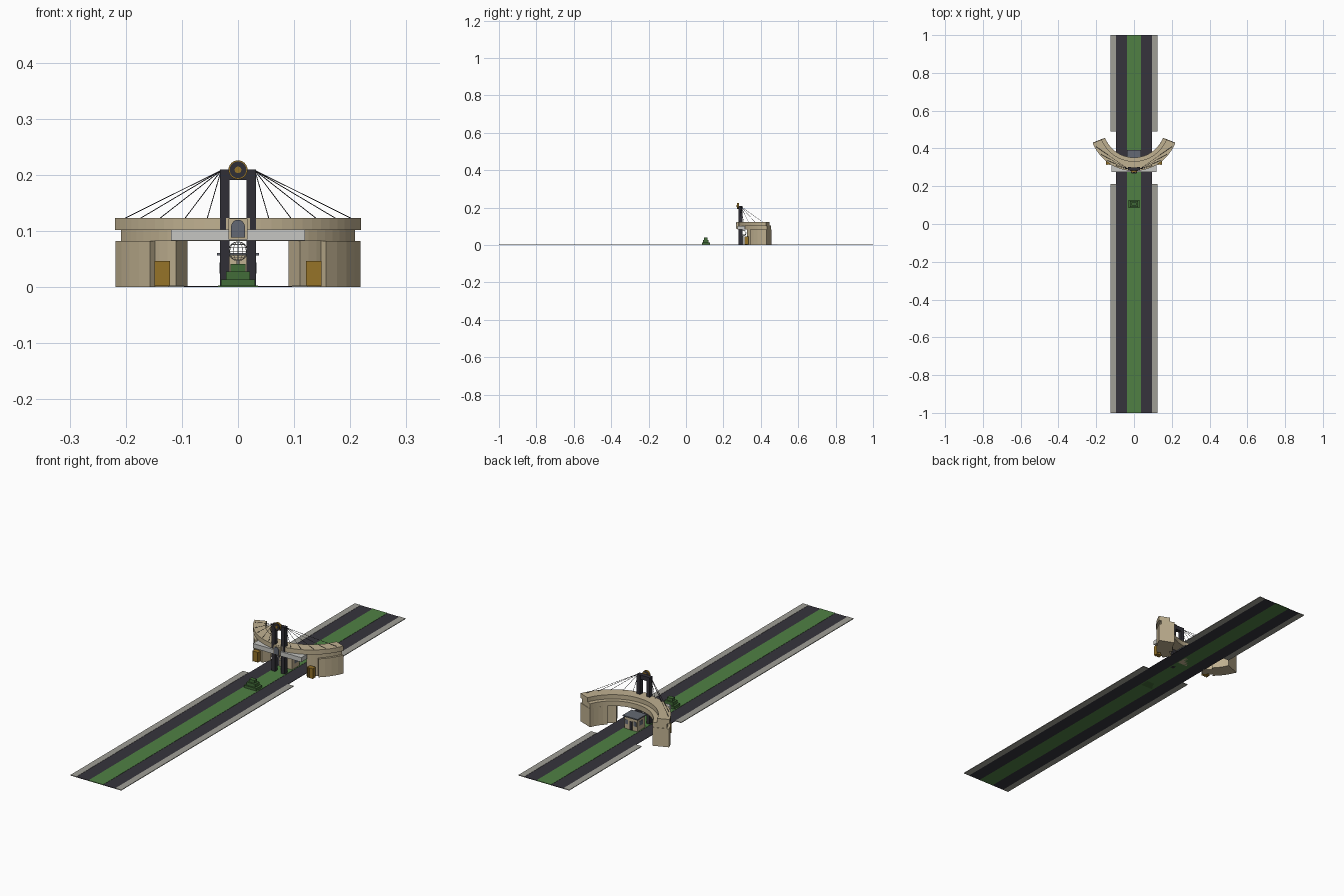
import bpy, bmesh, math
from mathutils import Vector

cube = bpy.data.objects.get("Cube")
if cube:
    bpy.data.objects.remove(cube, do_unlink=True)


def material(name, rgb):
    lin = [((c / 255 + 0.055) / 1.055) ** 2.4 for c in rgb] + [1]
    m = bpy.data.materials.new(name)
    m.use_nodes = True
    m.diffuse_color = lin
    m.node_tree.nodes["Principled BSDF"].inputs["Base Color"].default_value = lin
    return m


ASPHALT = material("asphalt", (54, 52, 60))
GRASS = material("grass", (80, 128, 68))
HEDGE = material("hedge", (66, 108, 56))
PAVING = material("paving", (160, 159, 150))
STONE = material("sandstone", (192, 177, 145))
CONCRETE = material("pale concrete", (198, 198, 194))
STEEL = material("dark steel", (48, 47, 54))
GOLD = material("gold", (150, 115, 40))
GLASS = material("grey glass", (100, 105, 115))
CENTRE_Y = 0.517


def finish(name, bm, mat):
    bmesh.ops.recalc_face_normals(bm, faces=bm.faces[:])
    me = bpy.data.meshes.new(name)
    bm.to_mesh(me)
    bm.free()
    me.materials.append(mat)
    ob = bpy.data.objects.new(name, me)
    bpy.context.collection.objects.link(ob)
    return ob


def box(name, mat, x, y, z, turn=0):
    """Box from (low, high) ranges, turned about its own upright axis."""
    bm = bmesh.new()
    bmesh.ops.create_cube(bm, size=1)
    for v in bm.verts:
        v.co = Vector(c * (r[1] - r[0]) for c, r in zip(v.co, (x, y, z)))
    ob = finish(name, bm, mat)
    ob.location = [sum(r) / 2 for r in (x, y, z)]
    ob.rotation_euler.z = turn
    return ob


def on_arc(r, deg, z):
    a = math.radians(deg)
    return Vector((r * math.sin(a), CENTRE_Y - r * math.cos(a), z))


def arc_block(name, mat, r, deg, z, steps):
    """Curved block between two radii, two angles and two heights."""
    bm = bmesh.new()
    rings = []
    for i in range(steps + 1):
        a = deg[0] + (deg[1] - deg[0]) * i / steps
        rings.append([bm.verts.new(on_arc(q, a, h)) for q, h in
                      ((r[0], z[0]), (r[1], z[0]), (r[1], z[1]), (r[0], z[1]))])
    for p, q in zip(rings, rings[1:]):
        for k in range(4):
            n = (k + 1) % 4
            bm.faces.new((p[k], p[n], q[n], q[k]))
    bm.faces.new(rings[0])
    bm.faces.new(rings[-1])
    return finish(name, bm, mat)


def rod(name, mat, start, end, radius, sides=6):
    bm = bmesh.new()
    d = end - start
    bmesh.ops.create_cone(bm, cap_ends=True, segments=sides, radius1=radius,
                          radius2=radius, depth=d.length)
    ob = finish(name, bm, mat)
    ob.location = (start + end) / 2
    ob.rotation_euler = d.to_track_quat("Z", "Y").to_euler()
    return ob


def prism(name, mat, outline, y):
    """Upright plate: an x-z outline drawn through a y range."""
    bm = bmesh.new()
    face = bm.faces.new([bm.verts.new((px, y[0], pz)) for px, pz in outline])
    ext = bmesh.ops.extrude_face_region(bm, geom=[face])["geom"]
    for v in ext:
        if isinstance(v, bmesh.types.BMVert):
            v.co.y = y[1]
    return finish(name, bm, mat)


def tombstone(w, low, high):
    arc = [math.pi * i / 8 for i in range(9)]
    return [(-w, low), (w, low)] + [(w * math.cos(a), high - w * (1 - math.sin(a))) for a in arc]


# Roadway strips
box("median", GRASS, (-0.036, 0.036), (-1, 1), (0, 0.003))
for side, s in (("left", 1), ("right", -1)):
    def span(a, b):
        return tuple(sorted((s * a, s * b)))

    box(f"{side}_road", ASPHALT, span(0.036, 0.096), (-1, 1), (0, 0.002))
    box(f"{side}_front_pavement", PAVING, span(0.096, 0.125), (-1, 0.213), (0, 0.003))
    box(f"{side}_back_pavement", PAVING, span(0.096, 0.125), (0.49, 1), (0, 0.003))

    # Curved supports with gold doors in front
    arc_block(f"{side}_inner_support", STONE, (0.18, 0.221), (s * 30, s * 44), (0, 0.082), 3)
    arc_block(f"{side}_end_support", STONE, (0.165, 0.235), (s * 42, s * 68.5), (0, 0.082), 4)
    box(f"{side}_door", GOLD, span(0.121, 0.149), (0.314, 0.334), (0.002, 0.047))
    for i in range(4):
        x = 0.123 + i * 0.008
        box(f"{side}_door_bar_{i}", GOLD, span(x - 0.001, x + 0.001), (0.312, 0.315), (0.002, 0.047))

    # Tower leg and its stay cables
    box(f"{side}_tower_leg", STEEL, span(0.015, 0.032), (0.282, 0.301), (0, 0.21))
    for i, x in enumerate((0.055, 0.095, 0.14, 0.175, 0.203)):
        foot = on_arc(0.229, s * math.degrees(math.asin(x / 0.229)), 0.122)
        rod(f"{side}_cable_{i}", STEEL, Vector((s * 0.03, 0.291, 0.208)), foot, 0.0008, 5)

# Curved deck with a raised outer ring
arc_block("lower_deck", STONE, (0.165, 0.225), (-68, 68), (0.082, 0.104), 28)
arc_block("upper_deck", STONE, (0.185, 0.236), (-68, 68), (0.102, 0.123), 28)

# Straight front beam with an arched plaque
box("front_beam", CONCRETE, (-0.119, 0.119), (0.275, 0.315), (0.083, 0.103))
box("plaque_frame", STONE, (-0.017, 0.017), (0.271, 0.29), (0.085, 0.122))
prism("plaque", GLASS, tombstone(0.0125, 0.088, 0.12), (0.268, 0.273))

# Tower head and round emblem
box("tower_crossbeam", STEEL, (-0.015, 0.015), (0.283, 0.3), (0.191, 0.21))
for name, mat, r, y in (("emblem_rim", GOLD, 0.017, 0.274), ("emblem_disc", STEEL, 0.0148, 0.2725),
                        ("emblem_centre", GOLD, 0.006, 0.271)):
    rod(name, mat, Vector((0, y, 0.209)), Vector((0, 0.283, 0.209)), r, 24)

# Guard booth under the deck
box("booth_walls", STONE, (-0.032, 0.032), (0.335, 0.388), (0, 0.056))
box("booth_roof", GLASS, (-0.037, 0.037), (0.33, 0.393), (0.056, 0.061))
box("booth_back_door", STEEL, (-0.007, 0.007), (0.387, 0.389), (0.003, 0.042))
for s in (-1, 1):
    box("booth_back_window", GLASS, (s * 0.02 - 0.007, s * 0.02 + 0.007), (0.387, 0.389), (0.024, 0.044))
    box("booth_side_window", GLASS, (s * 0.032 - 0.001, s * 0.032 + 0.001), (0.35, 0.374), (0.024, 0.044))

# Wire globe on a post
bm = bmesh.new()
bmesh.ops.create_uvsphere(bm, u_segments=12, v_segments=8, radius=0.017)
globe = finish("wire_globe", bm, CONCRETE)
globe.location = (0, 0.305, 0.064)
wire = globe.modifiers.new("wire", "WIREFRAME")
wire.thickness = 0.0012
rod("globe_post", CONCRETE, Vector((0, 0.305, 0)), Vector((0, 0.305, 0.048)), 0.003, 8)

# Stepped hedge on the median
for i, (w, d, low, high) in enumerate(((0.03, 0.021, 0, 0.014), (0.021, 0.015, 0.014, 0.028),
                                       (0.013, 0.009, 0.028, 0.041))):
    box(f"hedge_step_{i}", HEDGE, (-w, w), (0.106 - d, 0.106 + d), (low, high))
